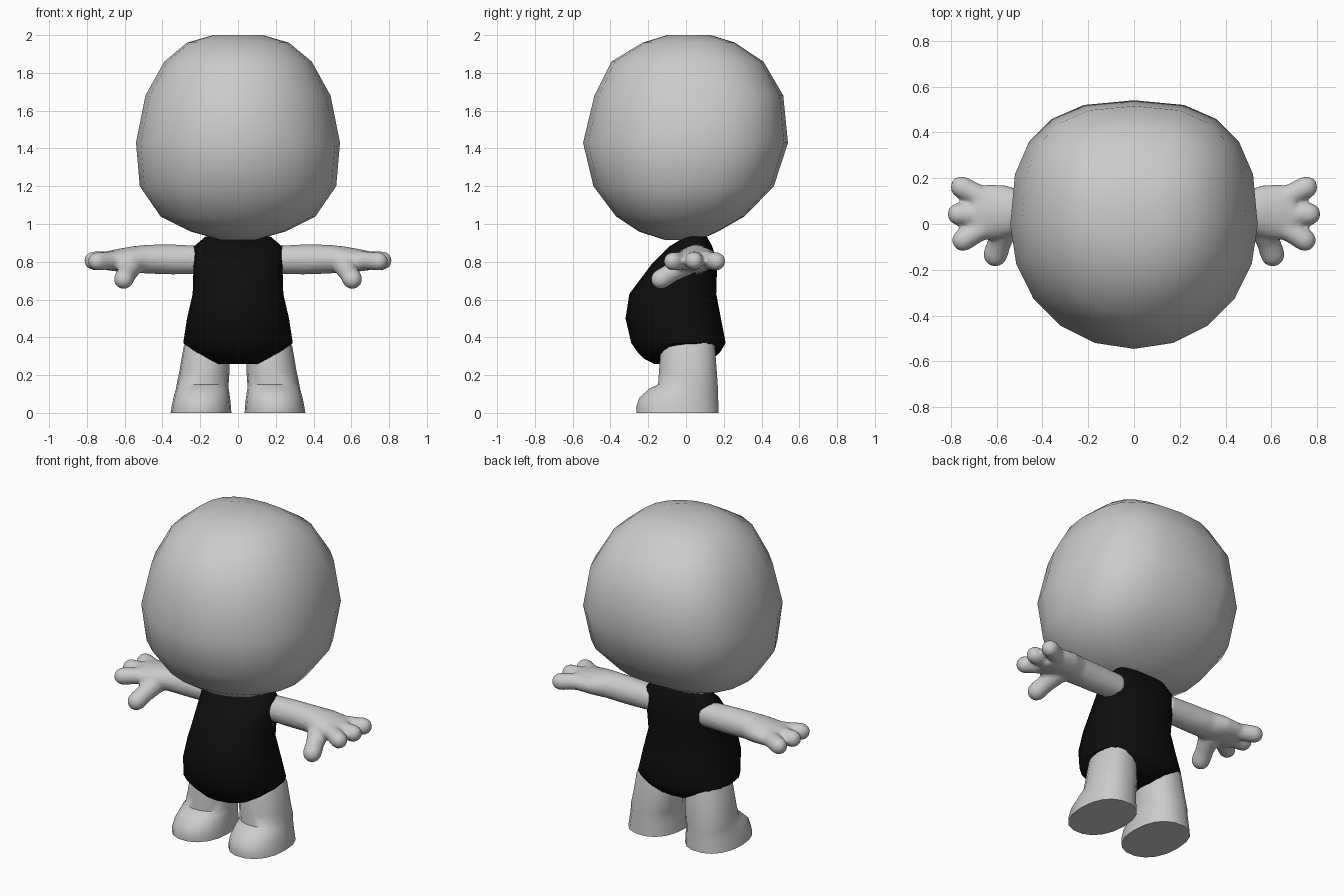
import bpy, bmesh, math
from mathutils import Vector

if "Cube" in bpy.data.objects:
    bpy.data.objects.remove(bpy.data.objects["Cube"])


def bridge(bm, loops):
    """Skin a list of equal vertex loops and cap both ends."""
    n = len(loops[0])
    for a, b in zip(loops, loops[1:]):
        for i in range(n):
            j = (i + 1) % n
            bm.faces.new((a[i], a[j], b[j], b[i]))
    bm.faces.new(loops[0][::-1])
    bm.faces.new(loops[-1])


def spow(v, e):
    return math.copysign(abs(v) ** e, v)


def finish(name, bm, angle=50):
    bmesh.ops.recalc_face_normals(bm, faces=bm.faces)
    me = bpy.data.meshes.new(name)
    bm.to_mesh(me)
    bm.free()
    ob = bpy.data.objects.new(name, me)
    bpy.context.collection.objects.link(ob)
    bpy.ops.object.select_all(action='DESELECT')
    ob.select_set(True)
    bpy.context.view_layer.objects.active = ob
    bpy.ops.object.shade_smooth_by_angle(angle=math.radians(angle))
    return ob


def stack(name, rings, seg=20, front=2.0, back=2.0, angle=50):
    """Loft horizontal rings given as (z, x0, x1, y0, y1)."""
    bm = bmesh.new()
    loops = []
    for z, x0, x1, y0, y1 in rings:
        loop = []
        for i in range(seg):
            t = 2 * math.pi * i / seg
            c, s = math.cos(t), math.sin(t)
            e = 2 / (back if s > 0 else front)
            loop.append(bm.verts.new(((x0 + x1) / 2 + spow(c, e) * (x1 - x0) / 2,
                                      (y0 + y1) / 2 + spow(s, e) * (y1 - y0) / 2, z)))
        loops.append(loop)
    bridge(bm, loops)
    return finish(name, bm, angle)


def finger(bm, a, b, r0, r1, seg=12):
    """Round-ended digit from a to the tip-ball centre b."""
    a, b = Vector(a), Vector(b)
    d = (b - a).normalized()
    u = d.orthogonal().normalized()
    v = d.cross(u)
    steps = [(a, r0), (a.lerp(b, 0.6), r1 * 0.97)]
    steps += [(b + d * r1 * math.sin(t), r1 * math.cos(t)) for t in (0, 0.45, 0.9, 1.3)]
    loops = []
    for p, r in steps:
        loops.append([bm.verts.new(p + r * (u * math.cos(k) + v * math.sin(k)))
                      for k in (2 * math.pi * i / seg for i in range(seg))])
    bridge(bm, loops)


def mirror(ob):
    # Mirror about the world centre plane (object origin is at the world origin)
    ob.modifiers.new("Mirror", 'MIRROR').use_clip = False


# Head: big ball, flatter at the back
head = [(0.915, 0.09, -0.11, 0.07), (0.96, 0.25, -0.25, 0.17), (1.04, 0.41, -0.37, 0.31),
        (1.20, 0.52, -0.49, 0.465), (1.43, 0.54, -0.545, 0.54), (1.68, 0.49, -0.485, 0.515),
        (1.86, 0.39, -0.395, 0.41), (1.96, 0.27, -0.23, 0.26), (2.0, 0.13, -0.10, 0.13)]
stack("head", [(z, -x, x, a, b) for z, x, a, b in head], 20, 2.05, 2.6)

# Torso: black suit with round belly
torso = [(0.26, 0.13, -0.17, 0.08), (0.285, 0.18, -0.22, 0.14), (0.32, 0.235, -0.255, 0.18),
         (0.37, 0.29, -0.29, 0.21), (0.50, 0.27, -0.32, 0.185), (0.63, 0.24, -0.30, 0.16),
         (0.79, 0.235, -0.18, 0.165), (0.88, 0.235, -0.09, 0.14), (0.935, 0.17, 0.0, 0.11)]
body = stack("torso", [(z, -x, x, a, b) for z, x, a, b in torso], 20, 2.2, 2.5)
black = bpy.data.materials.new("black_suit")
black.diffuse_color = (0.004, 0.004, 0.004, 1)
black.use_nodes = True
black.node_tree.nodes["Principled BSDF"].inputs["Base Color"].default_value = black.diffuse_color
body.data.materials.append(black)

# Legs with rounded feet
leg = stack("leg", [(0.42, 0.08, 0.25, -0.12, 0.14), (0.35, 0.045, 0.288, -0.135, 0.155),
                    (0.22, 0.045, 0.31, -0.145, 0.165), (0.15, 0.05, 0.325, -0.15, 0.17),
                    (0.13, 0.05, 0.328, -0.195, 0.171), (0.08, 0.042, 0.342, -0.25, 0.173),
                    (0.03, 0.037, 0.352, -0.267, 0.175), (0.0, 0.035, 0.357, -0.265, 0.176)],
            18, 2.2, 2.3)
mirror(leg)

# Arm, palm, fingers and thumb, fused into one skin
bm = bmesh.new()
arm = [(0.17, 0.055, 0.075, 0.81, 0.075), (0.35, 0.055, 0.08, 0.812, 0.08),
       (0.48, 0.053, 0.09, 0.814, 0.077), (0.56, 0.055, 0.115, 0.812, 0.07),
       (0.64, 0.052, 0.122, 0.808, 0.06), (0.70, 0.048, 0.11, 0.805, 0.05)]
bridge(bm, [[bm.verts.new((x, y + ry * math.cos(k), z + rz * math.sin(k)))
             for k in (2 * math.pi * i / 16 for i in range(16))] for x, y, ry, z, rz in arm])
finger(bm, (0.63, 0.10, 0.81), (0.752, 0.160, 0.802), 0.05, 0.050)
finger(bm, (0.63, 0.04, 0.81), (0.765, 0.043, 0.806), 0.05, 0.050)
finger(bm, (0.63, 0.0, 0.81), (0.745, -0.070, 0.802), 0.05, 0.050)
finger(bm, (0.56, 0.0, 0.79), (0.605, -0.133, 0.708), 0.065, 0.054)
arm_ob = finish("arm", bm)
rm = arm_ob.modifiers.new("Fuse", 'REMESH')
rm.mode = 'VOXEL'
rm.voxel_size = 0.011
rm.use_smooth_shade = True
sm = arm_ob.modifiers.new("Soften", 'SMOOTH')
sm.factor, sm.iterations = 0.5, 5
mirror(arm_ob)
